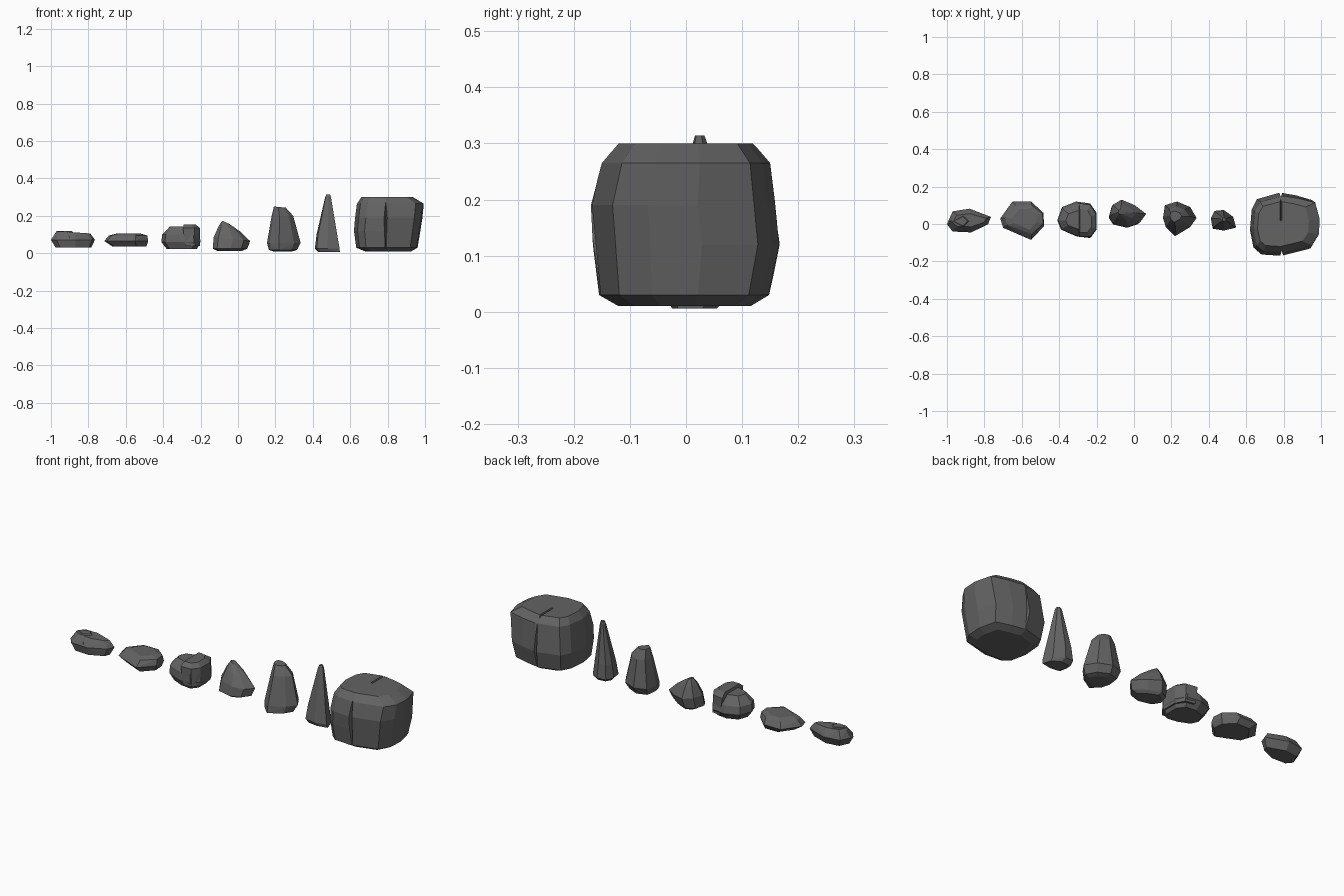
import bpy, bmesh

stone = bpy.data.materials.new("dark grey stone")
stone.diffuse_color = (0.125, 0.125, 0.125, 1)


def hull(name, points):
    """Flat faceted convex stone around a set of points."""
    bm = bmesh.new()
    for p in points:
        bm.verts.new(p)
    res = bmesh.ops.convex_hull(bm, input=bm.verts)
    junk = {g for g in res["geom_interior"] + res["geom_unused"]
            if isinstance(g, bmesh.types.BMVert) and g.is_valid}
    bmesh.ops.delete(bm, geom=list(junk), context='VERTS')
    bmesh.ops.dissolve_limit(bm, angle_limit=0.06, verts=bm.verts, edges=bm.edges)
    bmesh.ops.recalc_face_normals(bm, faces=bm.faces)
    me = bpy.data.meshes.new(name)
    bm.to_mesh(me)
    bm.free()
    me.materials.append(stone)
    ob = bpy.data.objects.new(name, me)
    bpy.context.collection.objects.link(ob)
    return ob


def rock(name, outline, levels):
    """Fit the plan outline into a box (z, x0, x1, y0, y1, tilt in x) per level."""
    xs, ys = zip(*outline)
    pts = []
    for z, x0, x1, y0, y1, tilt in levels:
        for x, y in outline:
            u = (x - min(xs)) / (max(xs) - min(xs))
            v = (y - min(ys)) / (max(ys) - min(ys))
            pts.append((x0 + u * (x1 - x0), y0 + v * (y1 - y0), z + tilt * (u - 0.5)))
    return hull(name, pts)


def box_points(x0, x1, y0, y1, z0, z1):
    return [(x, y, z) for x in (x0, x1) for y in (y0, y1) for z in (z0, z1)]


def boolean(ob, other, op):
    m = ob.modifiers.new(op.lower(), 'BOOLEAN')
    m.object, m.operation, m.solver = other, op, 'EXACT'
    other.hide_render = True
    other.hide_set(True)
    bpy.context.view_layer.objects.active = ob
    bpy.ops.object.modifier_apply(modifier=m.name)
    bpy.data.objects.remove(other)


# small flat pebble with a raised left end
pebble = rock("long_pebble",
     [(-1, 0), (-.97, .07), (-.88, .085), (-.765, .04), (-.78, 0), (-.87, -.045), (-.97, -.04)],
     [(.112, -.97, -.79, -.015, .055, -.012), (.072, -1, -.765, -.045, .082, 0),
      (.03, -.975, -.785, -.035, .06, 0)])
bump = rock("pebble_bump", [(-1, 0), (-.9, .05), (-.85, 0), (-.9, -.05)],
     [(.12, -.965, -.89, -.01, .04, 0), (.08, -.995, -.85, -.04, .065, 0)])
boolean(pebble, bump, 'UNION')

# flat slab stone
rock("flat_slab_stone",
     [(-.715, .03), (-.65, .12), (-.55, .12), (-.485, .06), (-.48, -.01), (-.55, -.085),
      (-.62, -.05), (-.7, -.02)],
     [(.105, -.65, -.52, -.03, .08, 0), (.095, -.69, -.485, -.055, .1, 0),
      (.065, -.715, -.48, -.085, .12, 0), (.036, -.67, -.49, -.06, .1, 0)])

# round stone with a raised slab on its right side
base = rock("round_split_stone",
     [(-.41, .02), (-.385, .09), (-.31, .12), (-.235, .11), (-.2, .06), (-.2, -.03),
      (-.235, -.075), (-.31, -.065), (-.39, -.03)],
     [(.142, -.365, -.24, -.03, .07, 0), (.1, -.405, -.205, -.07, .11, 0),
      (.06, -.41, -.2, -.075, .12, 0), (.022, -.38, -.22, -.055, .09, 0)])
slab = rock("raised_slab", [(-.29, .11), (-.23, .1), (-.2, .05), (-.2, -.03), (-.23, -.07), (-.29, -.07)],
     [(.155, -.29, -.228, -.045, .08, 0), (.135, -.295, -.203, -.068, .112, 0),
      (.04, -.28, -.203, -.07, .112, 0)])
boolean(base, slab, 'UNION')

# wedge-shaped stone with an off-centre peak
rock("peaked_stone",
     [(-.135, .04), (-.12, .1), (-.07, .13), (0, .1), (.065, .05), (.03, 0), (-.03, -.02), (-.11, 0)],
     [(.165, -.085, -.045, .05, .08, -.018), (.13, -.105, .01, .02, .105, -.025),
      (.075, -.13, .065, -.012, .13, -.02), (.025, -.135, .05, -.02, .115, 0),
      (.012, -.11, .02, 0, .1, 0)])

# tall blunt stone
rock("tall_blunt_stone",
     [(.155, .03), (.165, .1), (.23, .12), (.3, .09), (.335, .03), (.3, -.02), (.22, -.065), (.17, -.02)],
     [(.247, .192, .255, .01, .07, -.006), (.2, .18, .295, -.015, .095, 0),
      (.055, .155, .335, -.06, .12, 0), (.018, .165, .315, -.065, .1, 0),
      (.01, .19, .29, -.03, .07, 0)])

# thin pointed spike
rock("spike_stone",
     [(.41, .03), (.43, .07), (.48, .075), (.53, .04), (.545, -.02), (.48, -.035), (.42, -.025)],
     [(.314, .472, .492, .016, .033, 0), (.3, .466, .497, .012, .038, 0),
      (.2, .444, .512, -.005, .052, 0), (.1, .42, .53, -.022, .068, 0),
      (.025, .411, .543, -.035, .075, 0), (.006, .43, .545, -.025, .055, 0)])

# large boulder
boulder = rock("large_boulder",
     [(.62, -.03), (.63, .08), (.66, .135), (.79, .17), (.88, .155), (.97, .13), (.995, .03),
      (.99, -.06), (.95, -.125), (.87, -.147), (.79, -.165), (.68, -.158), (.64, -.125)],
     [(.3, .66, .935, -.12, .12, 0), (.265, .636, .993, -.15, .15, 0),
      (.19, .626, .986, -.17, .158, 0), (.12, .62, .975, -.166, .168, 0),
      (.03, .632, .96, -.155, .148, 0), (.01, .68, .925, -.12, .115, 0)])


def crack(name, y_out, y_in, x, w, z0, z1):
    """V-shaped cutter running vertically into a boulder face."""
    return hull(name, [(x + s, y_out, z) for s in (-w, w) for z in (z0, z1)]
                + [(x, y_in, z) for z in (z0, z1)])


# cracks in the front and back, one over the back half of the top, a chipped corner
boolean(boulder, crack("front_crack", -.2, -.145, .79, .02, -.05, .35), 'DIFFERENCE')
boolean(boulder, crack("back_crack", .2, .145, .785, .02, -.05, .35), 'DIFFERENCE')
boolean(boulder, hull("top_crack", [(.785 + s, y, .32) for s in (-.014, .014) for y in (.02, .2)]
                      + [(.785, .02, .288), (.785, .2, .285)]), 'DIFFERENCE')
boolean(boulder, hull("chipped_corner", box_points(.9, 1.1, .146, .25, -.05, .14)), 'DIFFERENCE')
